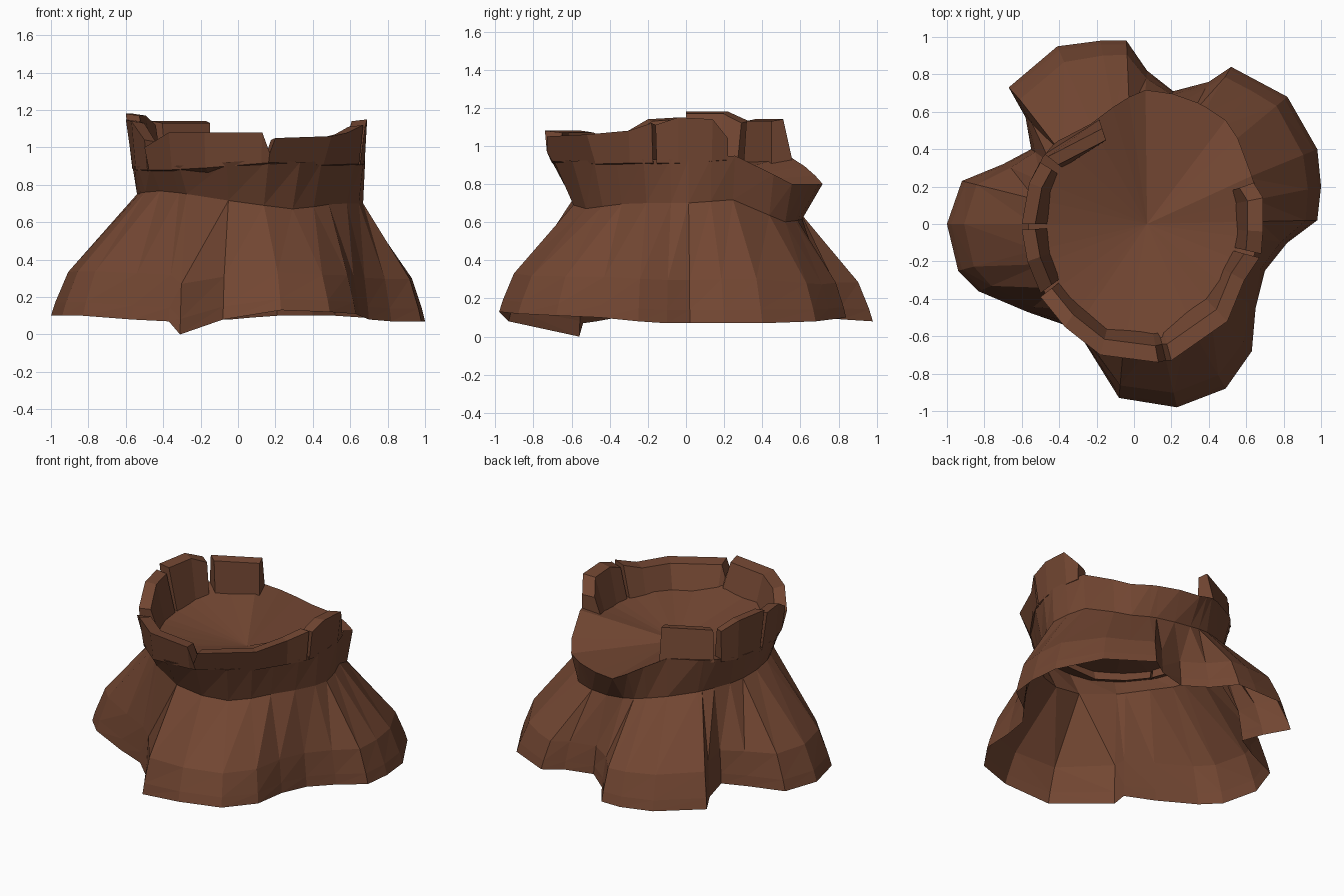
import bpy, math

if "Cube" in bpy.data.objects:
    bpy.data.objects.remove(bpy.data.objects["Cube"])

bark = bpy.data.materials.new("bark_brown")
bark.diffuse_color = (0.17, 0.062, 0.032, 1)
bark.use_nodes = True
bark.node_tree.nodes["Principled BSDF"].inputs["Base Color"].default_value = bark.diffuse_color


def make(name, verts, faces):
    me = bpy.data.meshes.new(name)
    me.from_pydata(verts, [], faces)
    me.materials.append(bark)
    ob = bpy.data.objects.new(name, me)
    bpy.context.collection.objects.link(ob)
    return ob


def around(table, a):
    """Interpolate a table of (degrees, values...) around the full circle."""
    a %= 360
    t = table + [(table[0][0] + 360,) + table[0][1:]]
    for p, q in zip(t, t[1:]):
        if p[0] <= a <= q[0]:
            f = (a - p[0]) / (q[0] - p[0])
            return [u + (v - u) * f for u, v in zip(p[1:], q[1:])]


def angle(x, y):
    return math.degrees(math.atan2(y, x)) % 360


def polar(a, r, z):
    return (r * math.cos(math.radians(a)), r * math.sin(math.radians(a)), z)


# Foot outline: spreading roots, counter-clockwise from the right
foot = [(0.98, 0.02, .07), (1.0, 0.2, .07), (0.98, 0.4, .07), (0.82, 0.68, .08),
        (0.67, 0.76, .09), (0.52, 0.84, .1), (0.4, 0.76, .1), (0.21, 0.71, .1),
        (0.07, 0.82, .09), (-0.04, 0.98, .08), (-0.18, 0.98, .08), (-0.41, 0.95, .1),
        (-0.67, 0.73, .1), (-0.58, 0.57, .1), (-0.55, 0.4, .12), (-0.7, 0.32, .11),
        (-0.92, 0.23, .1), (-1.0, 0.0, .1), (-0.94, -0.25, .1), (-0.83, -0.36, .1),
        (-0.57, -0.47, .08), (-0.37, -0.54, .07), (-0.31, -0.56, 0), (-0.08, -0.93, .08),
        (0.23, -0.98, .13), (0.49, -0.88, .12), (0.63, -0.68, .11), (0.65, -0.45, .1),
        (0.7, -0.25, .08), (0.82, -0.1, .07)]
# Waist and lip of the trunk: degrees, radius, height
waist = [(0, .67, .7), (25, .65, .72), (46, .7, .6), (80, .62, .62), (110, .58, .68),
         (140, .55, .72), (180, .54, .75), (225, .54, .77), (250, .58, .74),
         (275, .61, .7), (300, .6, .67), (330, .59, .7)]
lip = [(0, .68, .93), (22, .68, .95), (48.6, .74, .8), (85, .72, .8), (110, .58, .95),
       (140, .61, .95), (165, .58, .92), (185, .56, .9), (215, .6, .9), (235, .63, .9),
       (255, .7, .91), (285, .72, .94), (300, .68, .92), (325, .64, .93), (345, .67, .93)]

# Trunk: rings from the foot up to the lip, then a hollow top; open underneath
rings = [foot, [], [], [], []]
for x, y, z in foot:
    a, r = angle(x, y), math.hypot(x, y)
    wr, wz = around(waist, a)
    for k, (h, s) in enumerate([(.11, .95), (.36, .8)]):
        rings[k + 1].append(polar(a, wr + (r - wr) * s, z + (wz - z) * h))
    rings[3].append(polar(a, wr, wz))
    rings[4].append(polar(a, *around(lip, a)))
n = len(foot)
verts = [p for ring in rings for p in ring] + [(0.07, 0, 0.79)]
faces = []
for k in range(4):
    for j in range(n):
        i = (j + 1) % n
        a, b, c, d = k * n + j, k * n + i, (k + 1) * n + i, (k + 1) * n + j
        faces += [(a, b, c), (a, c, d)]
faces += [(4 * n + j, 4 * n + (j + 1) % n, 5 * n) for j in range(n)]
make("stump_trunk", verts, faces)


# Broken rim: upright slabs, each given by the outer points of its top edge
def rim_slab(name, top):
    verts, faces = [], []
    for x, y, z in top:
        a = angle(x, y)
        r, lz = around(lip, a)
        verts += [polar(a, r, lz - .02), (x, y, z),
                  (x * .88, y * .88, z - .01), polar(a, r * .8, lz - .08)]
    for k in range(len(top) - 1):
        for e in range(4):
            f = (e + 1) % 4
            faces.append((k * 4 + e, k * 4 + 4 + e, k * 4 + 4 + f, k * 4 + f))
    m = 4 * (len(top) - 1)
    faces += [(0, 1, 2, 3), (m + 3, m + 2, m + 1, m)]
    make(name, verts, faces)


rim_slab("rim_right", [(.68, -.16, 1.11), (.69, -.04, 1.15), (.69, .14, 1.14), (.64, .22, 1.04)])
rim_slab("rim_back_left", [(-.17, .51, 1.14), (-.46, .36, 1.14)])
rim_slab("rim_left", [(-.5, .33, 1.13), (-.56, .22, 1.18), (-.6, 0, 1.18)])
rim_slab("rim_left_front", [(-.6, -.03, 1.15), (-.57, -.2, 1.14), (-.5, -.37, 1.04)])
rim_slab("rim_front", [(-.5, -.39, 1.0), (-.37, -.55, 1.08), (-.18, -.7, 1.08), (.13, -.74, 1.08),
                       (.17, -.73, .97)])
rim_slab("rim_front_right", [(.17, -.73, .97), (.2, -.73, 1.05), (.5, -.52, 1.06), (.59, -.3, 1.08),
                             (.67, -.18, 1.12)])
